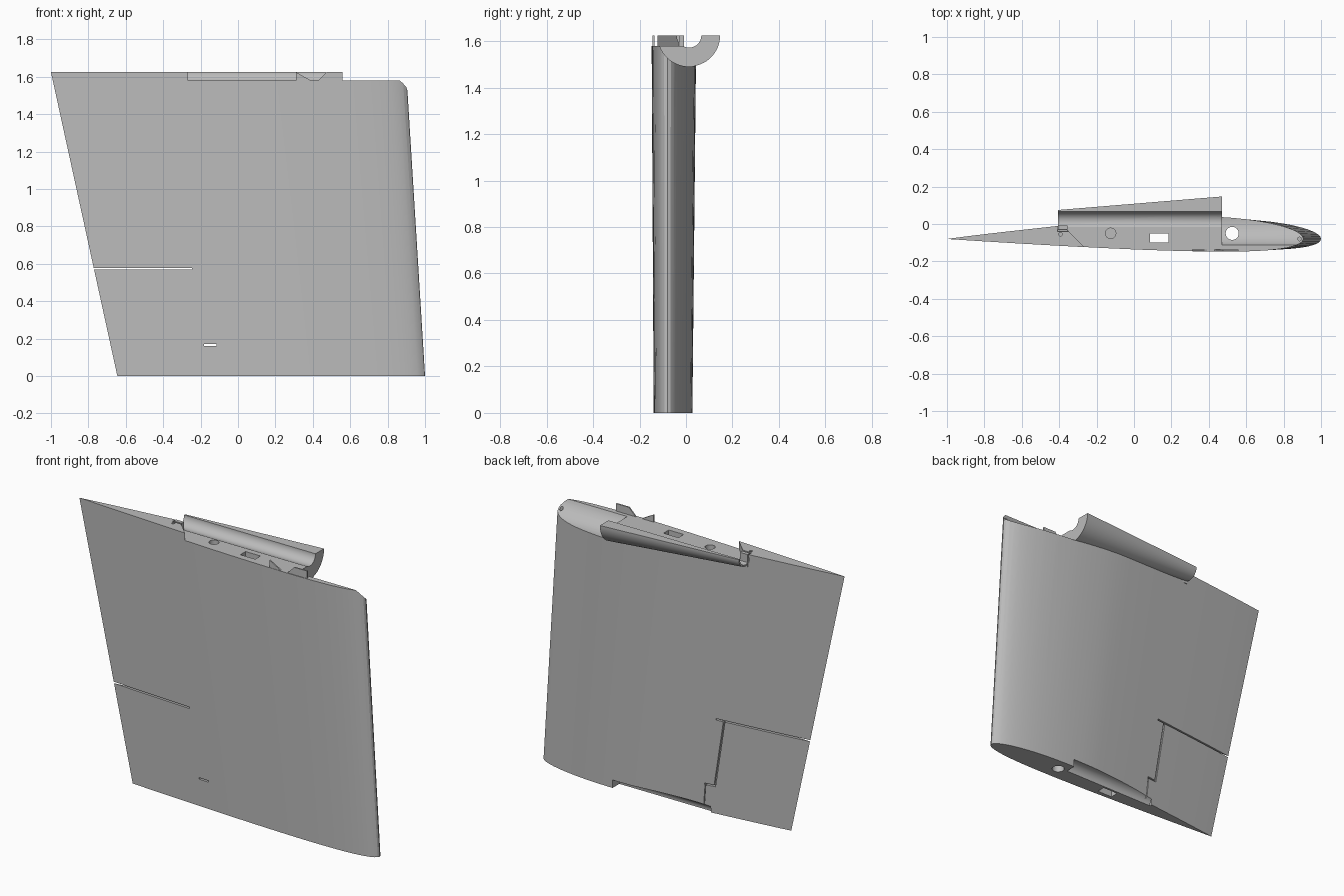
import bpy, bmesh, math
from mathutils import Vector

if "Cube" in bpy.data.objects:
    bpy.data.objects.remove(bpy.data.objects["Cube"], do_unlink=True)

grey = bpy.data.materials.new("light grey plastic")
grey.use_nodes = True
grey.diffuse_color = (0.5, 0.5, 0.5, 1)
grey.node_tree.nodes["Principled BSDF"].inputs["Base Color"].default_value = (0.5, 0.5, 0.5, 1)

TOP, FLOOR = 1.625, 1.58          # wing top and pocket floor
AXIS_Y = 0.013                    # spar tube centre line


def loft(name, ring_a, ring_b):
    """Closed solid between two matching rings of points."""
    bm = bmesh.new()
    a = [bm.verts.new(p) for p in ring_a]
    b = [bm.verts.new(p) for p in ring_b]
    n = len(a)
    for i in range(n):
        j = (i + 1) % n
        bm.faces.new((a[i], a[j], b[j], b[i]))
    bm.faces.new(a[::-1])
    bm.faces.new(b)
    bmesh.ops.recalc_face_normals(bm, faces=bm.faces)
    mesh = bpy.data.meshes.new(name)
    bm.to_mesh(mesh)
    bm.free()
    mesh.materials.append(grey)
    obj = bpy.data.objects.new(name, mesh)
    bpy.context.collection.objects.link(obj)
    return obj


def prism_z(name, pts, z0, z1):
    return loft(name, [(x, y, z0) for x, y in pts], [(x, y, z1) for x, y in pts])


def prism_y(name, pts, y0, y1):
    return loft(name, [(x, y0, z) for x, z in pts], [(x, y1, z) for x, z in pts])


def box(name, x0, x1, y0, y1, z0, z1):
    return prism_z(name, [(x0, y0), (x1, y0), (x1, y1), (x0, y1)], z0, z1)


def circle(cx, cy, r, n=24):
    return [(cx + r * math.cos(math.tau * i / n), cy + r * math.sin(math.tau * i / n))
            for i in range(n)]


def cone_x(name, x0, x1, r0, r1, z, n=64):
    """Round bar along x."""
    return loft(name, [(x0, y, h) for y, h in circle(AXIS_Y, z, r0, n)],
                [(x1, y, h) for y, h in circle(AXIS_Y, z, r1, n)])


def cut(obj, cutter):
    cutter.hide_render = True
    mod = obj.modifiers.new("cut", 'BOOLEAN')
    mod.operation, mod.solver, mod.object = 'DIFFERENCE', 'EXACT', cutter
    bpy.context.view_layer.objects.active = obj
    bpy.ops.object.modifier_apply(modifier=mod.name)
    bpy.data.objects.remove(cutter, do_unlink=True)


def section(z, n=30):
    """Cambered wing section at height z, nose towards +x."""
    nose, tail = 1 - 0.0617 * z, -0.645 - 0.2185 * z
    chord = nose - tail

    def point(t, side):
        half = 0.5 * (0.2969 * math.sqrt(t) - 0.126 * t - 0.3516 * t * t
                      + 0.2843 * t ** 3 - 0.1036 * t ** 4)
        camber = 0.016 * (1 - ((t - 0.4) / (0.4 if t < 0.4 else 0.6)) ** 2)
        if side > 0 and t > 0.4:
            camber -= 0.007 * math.sin(math.pi * (t - 0.4) / 0.6)
        return (nose - t * chord, -0.08 + chord * (camber + side * half), z)

    ts = [(1 - math.cos(math.pi * i / n)) / 2 for i in range(n + 1)]
    return [point(t, 1) for t in ts] + [point(t, -1) for t in ts[-2:0:-1]]


# Wing panel
wing = loft("wing_panel", section(0), section(TOP))

# Sunken root floor, ending at the solid tail block
cut(wing, prism_z("floor_cutter", [(-0.36, 0.3), (-0.36, -0.03), (-0.26, -0.13), (-0.26, -0.4),
                                   (1.2, -0.4), (1.2, 0.3)], FLOOR, 1.8))
# Hollowed nose, spar groove, and matching groove in the tip
cut(wing, cone_x("nose_cutter", 0.468, 1.2, 0.134, 0.134, TOP))
cut(wing, cone_x("groove_cutter", -0.41, 0.6, 0.053, 0.053, TOP))
cut(wing, cone_x("tip_groove_cutter", -0.15, 0.47, 0.05, 0.05, 0))

# Through holes and blind holes
cut(wing, prism_z("pin_hole_cutter", circle(0.525, -0.05, 0.035), -0.1, 1.8))
cut(wing, box("cable_hole_cutter", 0.085, 0.185, -0.1, -0.05, -0.1, 1.8))
cut(wing, prism_z("peg_hole_cutter", circle(-0.125, -0.05, 0.028), 1.5, 1.8))
cut(wing, prism_z("screw_hole_cutter", circle(-0.393, -0.055, 0.009, 12), 1.55, 1.8))
cut(wing, prism_z("nose_hole_cutter", circle(0.885, -0.08, 0.01, 12), 1.4, 1.8))

# Flap gaps running right through the wing
cut(wing, box("flap_gap_cutter", -1.2, -0.245, -0.4, 0.3, 0.57, 0.579))
cut(wing, box("horn_gap_cutter", -0.182, -0.115, -0.4, 0.3, 0.162, 0.171))

# Shallow hinge grooves on both skins
W = 0.01
for y0, y1 in ((-0.4, -0.116), (-0.03, 0.3)):
    cut(wing, box("gap_end_cutter", -0.25, -0.19, y0, y1, 0.57, 0.579))
    cut(wing, prism_y("hinge_cutter", [(-0.182, 0.165), (-0.182 + W, 0.165),
                                       (-0.247 + W, 0.575), (-0.247, 0.575)], y0, y1))
    cut(wing, prism_y("horn_line_cutter", [(-0.1, -0.1), (-0.1 + W / 2, -0.1),
                                           (-0.117, 0.165), (-0.122, 0.165)], y0, y1))

# Tapered half tube along the root
tube = cone_x("spar_half_tube", -0.405, 0.47, 0.062, 0.134, TOP)
cut(tube, box("upper_half_cutter", -1, 1, -0.5, 0.5, TOP, 2))
cut(tube, box("front_lip_cutter", -1, 1, -0.5, AXIS_Y - 0.02, FLOOR, 2))
cut(tube, cone_x("bore_cutter", -0.6, 0.6, 0.053, 0.053, TOP))
for x, y, r, z0 in ((0.525, -0.05, 0.035, -0.1), (-0.125, -0.05, 0.028, 1.5)):
    cut(tube, prism_z("clear_cutter", circle(x, y, r), z0, 1.8))
cut(tube, box("clear_cutter", 0.085, 0.185, -0.1, -0.05, 1, 1.8))

# Thin locating tabs on the front skin
tabs = [
    prism_y("tab_rear", [(0.31, 1.56), (0.39, 1.56), (0.39, FLOOR), (0.31, TOP)], -0.144, -0.136),
    prism_y("tab_front", [(0.43, 1.56), (0.56, 1.56), (0.56, TOP), (0.475, TOP), (0.43, FLOOR)],
            -0.144, -0.136),
]

# Small clip beside the tube
clip = box("root_clip", -0.405, -0.355, -0.03, -0.008, 1.55, TOP)

bpy.ops.object.select_all(action='DESELECT')
for obj in [wing, tube, clip] + tabs:
    obj.select_set(True)
bpy.context.view_layer.objects.active = wing
bpy.ops.object.shade_smooth_by_angle(angle=math.radians(25))
